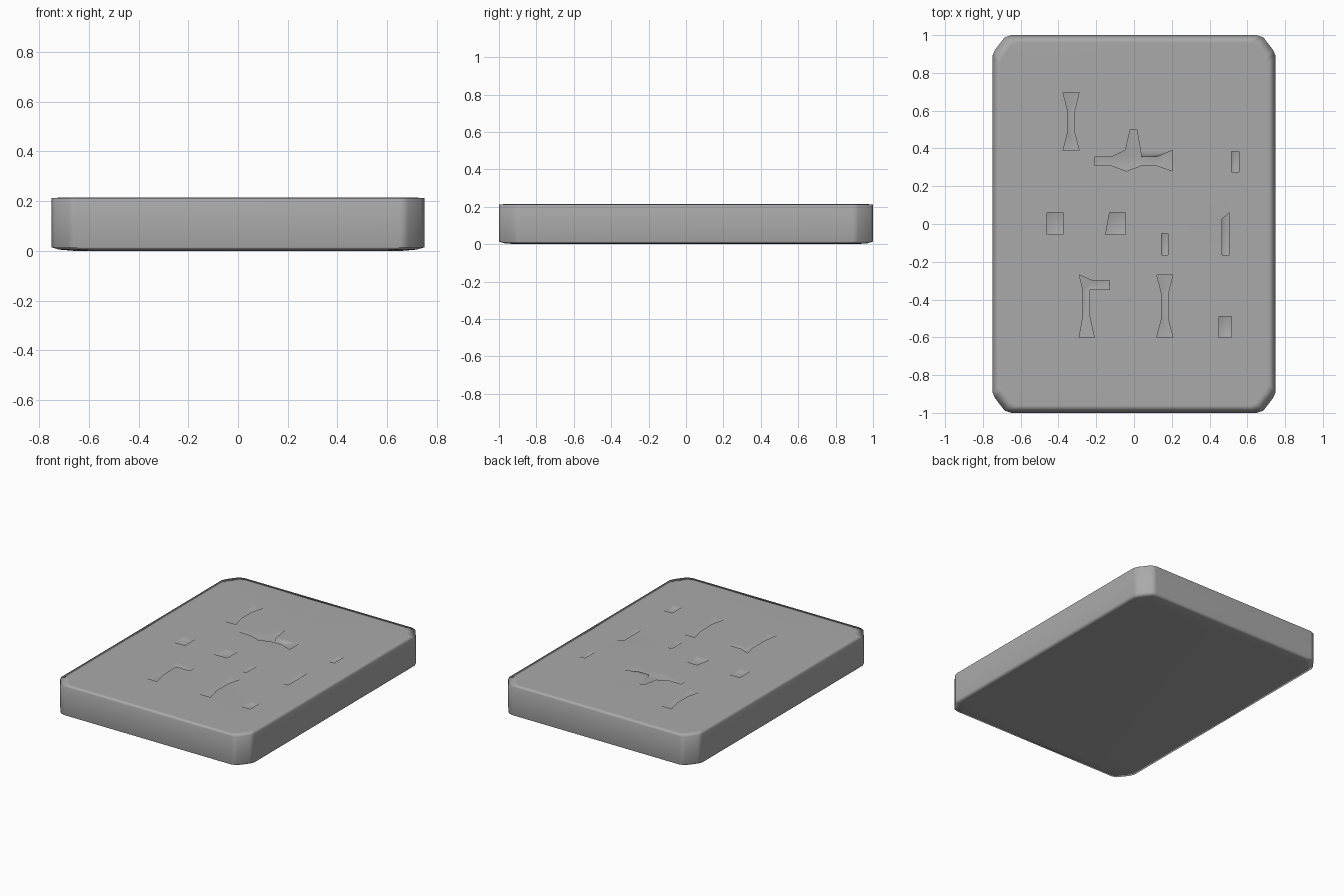
import bpy, bmesh, math

if "Cube" in bpy.data.objects:
    bpy.data.objects.remove(bpy.data.objects["Cube"])

TOP, DEPTH = 0.215, 0.02


def outline(inset):
    """Rectangle with worn corners, mirrored from one corner's points."""
    corner = [(0.75, 0.89), (0.737, 0.92), (0.685, 0.988), (0.65, 1.0)]
    pts = []
    for sx, sy in [(1, 1), (-1, 1), (-1, -1), (1, -1)]:
        row = [(sx * (x - inset), sy * (y - inset)) for x, y in corner]
        pts += row if sx * sy > 0 else row[::-1]
    return pts


def loft(name, rings):
    """Solid from matching rings of points, listed bottom to top."""
    bm = bmesh.new()
    rows = [[bm.verts.new((x, y, z)) for x, y in pts] for pts, z in rings]
    for a, b in zip(rows, rows[1:]):
        for i in range(len(a)):
            j = (i + 1) % len(a)
            bm.faces.new((a[i], a[j], b[j], b[i]))
    bm.faces.new(rows[0][::-1])
    bm.faces.new(rows[-1])
    bmesh.ops.recalc_face_normals(bm, faces=bm.faces)
    me = bpy.data.meshes.new(name)
    bm.to_mesh(me)
    bm.free()
    ob = bpy.data.objects.new(name, me)
    bpy.context.collection.objects.link(ob)
    return ob


def rect(x0, x1, y0, y1):
    return [(x0, y0), (x1, y0), (x1, y1), (x0, y1)]


def flared(cx, y0, y1):
    """Stroke with a narrow waist and wide ends."""
    w, n, e = 0.0425, 0.018, 0.095
    right = [(cx + w, y0), (cx + n, y0 + e), (cx + n, y1 - e), (cx + w, y1)]
    return right + [(2 * cx - x, y) for x, y in reversed(right)]


# tablet body with softened rims
layers = [(0.09, 0), (0.03, 0.005), (0, 0.014), (0, 0.212), (0.04, TOP)]
tablet = loft("stone_tablet", [(outline(i), z) for i, z in layers])

# shallow carved marks
marks = [
    flared(-0.333, 0.39, 0.695),
    flared(0.163, -0.6, -0.27),
    rect(0.515, 0.555, 0.275, 0.385),
    rect(-0.46, -0.375, -0.055, 0.06),
    rect(0.145, 0.18, -0.165, -0.05),
    rect(0.45, 0.515, -0.6, -0.49),
    [(-0.15, -0.055), (-0.045, -0.055), (-0.045, 0.06), (-0.13, 0.06)],
    [(0.465, -0.165), (0.505, -0.165), (0.505, 0.06), (0.465, 0.025)],
    [(-0.21, 0.355), (-0.12, 0.355), (-0.045, 0.39), (-0.02, 0.5), (0.015, 0.5),
     (0.04, 0.355), (0.12, 0.355), (0.205, 0.39), (0.205, 0.28), (0.12, 0.31),
     (0.04, 0.31), (-0.04, 0.28), (-0.12, 0.31), (-0.21, 0.31)],
    [(-0.29, -0.27), (-0.22, -0.3), (-0.13, -0.3), (-0.13, -0.348), (-0.235, -0.348),
     (-0.235, -0.49), (-0.21, -0.6), (-0.29, -0.6), (-0.27, -0.49), (-0.27, -0.35)],
]
for i, pts in enumerate(marks):
    cutter = loft(f"mark_cutter_{i}", [(pts, TOP - DEPTH), (pts, TOP + 0.1)])
    mod = tablet.modifiers.new(f"carve_{i}", 'BOOLEAN')
    mod.operation, mod.solver, mod.object = 'DIFFERENCE', 'EXACT', cutter
    cutter.hide_render = True

# bake the carving and remove the cutters
bpy.context.view_layer.update()
deps = bpy.context.evaluated_depsgraph_get()
carved = bpy.data.meshes.new_from_object(tablet.evaluated_get(deps))
tablet.modifiers.clear()
tablet.data = carved
for ob in [o for o in bpy.data.objects if o.name.startswith("mark_cutter")]:
    bpy.data.objects.remove(ob)

# soft shading all over, led by the large faces
carved.shade_smooth()
soft = tablet.modifiers.new("soft_shading", 'WEIGHTED_NORMAL')
soft.mode = 'FACE_AREA'

# dark grey stone
stone = bpy.data.materials.new("dark_stone")
stone.diffuse_color = (0.4, 0.4, 0.4, 1)
stone.use_nodes = True
stone.node_tree.nodes["Principled BSDF"].inputs["Base Color"].default_value = stone.diffuse_color
carved.materials.clear()
carved.materials.append(stone)
